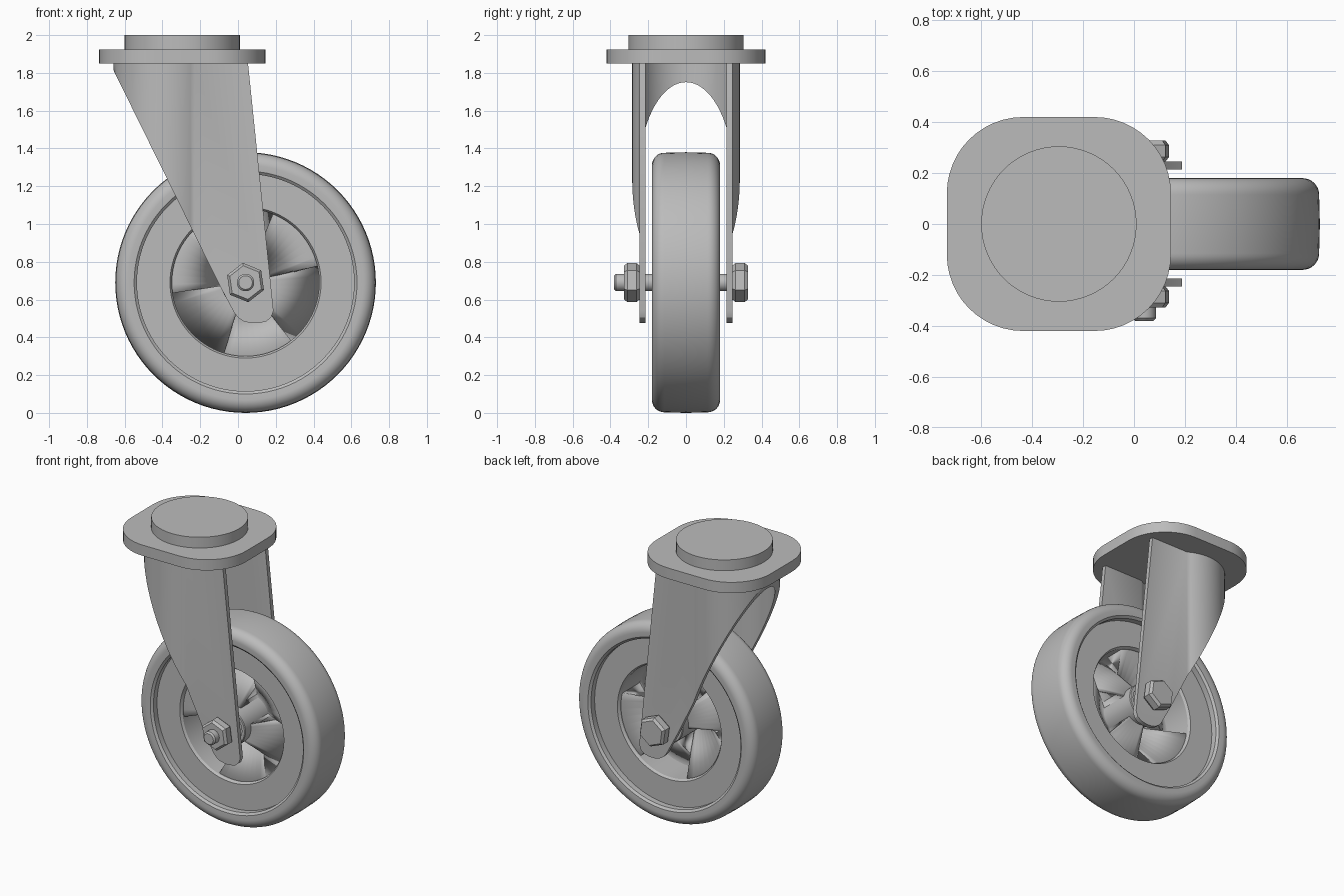
import bpy, bmesh, math
from mathutils import Vector

cube = bpy.data.objects.get("Cube")
if cube:
    bpy.data.objects.remove(cube, do_unlink=True)

AXLE = Vector((0.04, 0, 0.69))
PIVOT_X = -0.295

grey = bpy.data.materials.new("plain grey")
grey.use_nodes = True
grey.diffuse_color = (0.5, 0.5, 0.5, 1)
grey.node_tree.nodes["Principled BSDF"].inputs["Base Color"].default_value = (0.5, 0.5, 0.5, 1)


def finish(name, bm, smooth=True, normals=True):
    if normals:
        bmesh.ops.recalc_face_normals(bm, faces=bm.faces)
    mesh = bpy.data.meshes.new(name)
    bm.to_mesh(mesh)
    bm.free()
    mesh.materials.append(grey)
    obj = bpy.data.objects.new(name, mesh)
    bpy.context.collection.objects.link(obj)
    if smooth:
        shade(obj)
    return obj


def shade(obj):
    bpy.ops.object.select_all(action="DESELECT")
    obj.select_set(True)
    bpy.context.view_layer.objects.active = obj
    bpy.ops.object.shade_smooth_by_angle(angle=math.radians(30))


def prism(name, outline, offset, smooth=True):
    """Extrude a closed 3D outline along an offset vector."""
    bm = bmesh.new()
    face = bm.faces.new([bm.verts.new(p) for p in outline])
    new = bmesh.ops.extrude_face_region(bm, geom=[face])["geom"]
    bmesh.ops.translate(bm, vec=offset, verts=[v for v in new if isinstance(v, bmesh.types.BMVert)])
    return finish(name, bm, smooth)


def on_axle(r, y, a):
    return AXLE + Vector((r * math.cos(a), y, r * math.sin(a)))


def lathe(name, profile, steps=96, closed=True, turn=0.0, smooth=True):
    """Revolve (radius, y) points about the axle; open profiles get flat caps."""
    bm = bmesh.new()
    rings = [[bm.verts.new(on_axle(r, y, turn + math.tau * i / steps)) for i in range(steps)]
             for r, y in profile]
    pairs = list(zip(rings, rings[1:]))
    if closed:
        pairs.append((rings[-1], rings[0]))
    else:
        bm.faces.new(rings[0])
        bm.faces.new(rings[-1])
    for a, b in pairs:
        for i in range(steps):
            j = (i + 1) % steps
            bm.faces.new((a[i], a[j], b[j], b[i]))
    return finish(name, bm, smooth)


def arc(cx, cy, r, start, end, n):
    """Points of a circular arc, angles in degrees."""
    return [(cx + r * math.cos(math.radians(start + (end - start) * i / n)),
             cy + r * math.sin(math.radians(start + (end - start) * i / n))) for i in range(n + 1)]


# Mounting plate with rounded corners, and the swivel disc on it
plate = []
for sx, sy, start in ((1, 1, 0), (-1, 1, 90), (-1, -1, 180), (1, -1, 270)):
    plate += arc(PIVOT_X + sx * 0.14, sy * 0.12, 0.30, start, start + 90, 12)
prism("mounting_plate", [(x, y, 1.85) for x, y in plate], (0, 0, 0.075))
disc = arc(PIVOT_X, 0, 0.305, 0, 360, 64)[:-1]
prism("swivel_disc", [(x, y, 1.925) for x, y in disc], (0, 0, 0.075))

# Fork: U-shaped wall in plan, trimmed to the slanted side outline
BACK_X = -0.375
outer = math.degrees(math.asin(0.245 / 0.285))
inner = math.degrees(math.asin(0.215 / 0.253))
wall = [(0.3, 0.245)] + arc(BACK_X, 0, 0.285, outer, 360 - outer, 48) + [(0.3, -0.245)]
wall += [(0.3, -0.215)] + arc(BACK_X, 0, 0.253, 360 - inner, inner, 48) + [(0.3, 0.215)]
fork = prism("fork", [(x, y, 0.4) for x, y in wall], (0, 0, 1.45), False)
side = [(-0.70, 1.9), (-0.667, 1.83), (-0.10, 0.68), (-0.02, 0.53)]
side += [(0.0, 0.505), (0.03, 0.485), (0.07, 0.475), (0.11, 0.475), (0.15, 0.485),
         (0.175, 0.505), (0.188, 0.54), (0.053, 1.85), (0.05, 1.9)]
cutter = prism("fork_trim", [(x, -0.6, z) for x, z in side], (0, 1.2, 0), False)
trim = fork.modifiers.new("trim", "BOOLEAN")
trim.operation = "INTERSECT"
trim.solver = "EXACT"
trim.object = cutter
bpy.context.view_layer.objects.active = fork
bpy.ops.object.modifier_apply(modifier="trim")
bpy.data.objects.remove(cutter, do_unlink=True)
shade(fork)

# Tyre with rounded shoulders and stepped rim
tyre = [(0.575, -0.165)] + [(0.59, -0.178)]
tyre += [(r, y) for y, r in arc(-0.115, 0.622, 0.065, 180, 90, 8)]
tyre += [(0.69, 0)]
tyre += [(r, y) for y, r in arc(0.115, 0.622, 0.065, 90, 0, 8)]
tyre += [(0.59, 0.178), (0.575, 0.165)]
lathe("tyre", tyre)
lathe("rim", [(0.39, -0.11), (0.40, -0.125), (0.58, -0.125),
              (0.58, 0.125), (0.40, 0.125), (0.39, 0.11)])

# Web: six sectors sloping alternately between the hub and the rim
bm = bmesh.new()
bounds = [math.radians(a) for a in (13, 68, 133, 188, 253, 308, 373)]
HUB_R, RIM_R, DEPTH = 0.125, 0.395, 0.10
for k in range(6):
    s = 1 if k % 2 == 0 else -1
    a0, a1 = bounds[k], bounds[k + 1]
    previous = None
    for i in range(9):
        a = a0 + (a1 - a0) * i / 8
        edge = (bm.verts.new(on_axle(HUB_R, s * DEPTH, a)),
                bm.verts.new(on_axle(RIM_R, -s * DEPTH, a)))
        if previous:
            bm.faces.new((previous[0], previous[1], edge[1], edge[0]))
        previous = edge
    for r in (HUB_R, RIM_R):
        bm.faces.new([bm.verts.new(p) for p in (
            on_axle(r, -DEPTH, a0), on_axle(r, DEPTH, a0),
            on_axle((HUB_R + RIM_R) / 2, 0, a0))])
bmesh.ops.remove_doubles(bm, verts=bm.verts, dist=0.0001)
web = finish("web", bm, True, False)
thick = web.modifiers.new("thickness", "SOLIDIFY")
thick.thickness = 0.006
thick.offset = 0

# Hub sleeve with recessed bearing ends
lathe("hub", [(0.04, -0.145), (0.075, -0.145), (0.075, -0.155), (0.10, -0.155), (0.105, -0.165),
              (0.125, -0.165), (0.13, -0.16), (0.13, 0.16), (0.125, 0.165), (0.105, 0.165),
              (0.10, 0.155), (0.075, 0.155), (0.075, 0.145), (0.04, 0.145)], 48)

# Axle bolt with a hex head at the back and a nut at the front
lathe("axle_bolt", [(0.036, -0.38), (0.046, -0.37), (0.046, 0.26)], 32, False)


def hexagon(name, y0, y1):
    lathe(name, [(0.09, y0), (0.105, y0 + 0.018), (0.105, y1 - 0.018), (0.09, y1)],
          6, False, math.radians(38), False)


hexagon("axle_nut", -0.328, -0.245)
hexagon("bolt_head", 0.245, 0.328)
